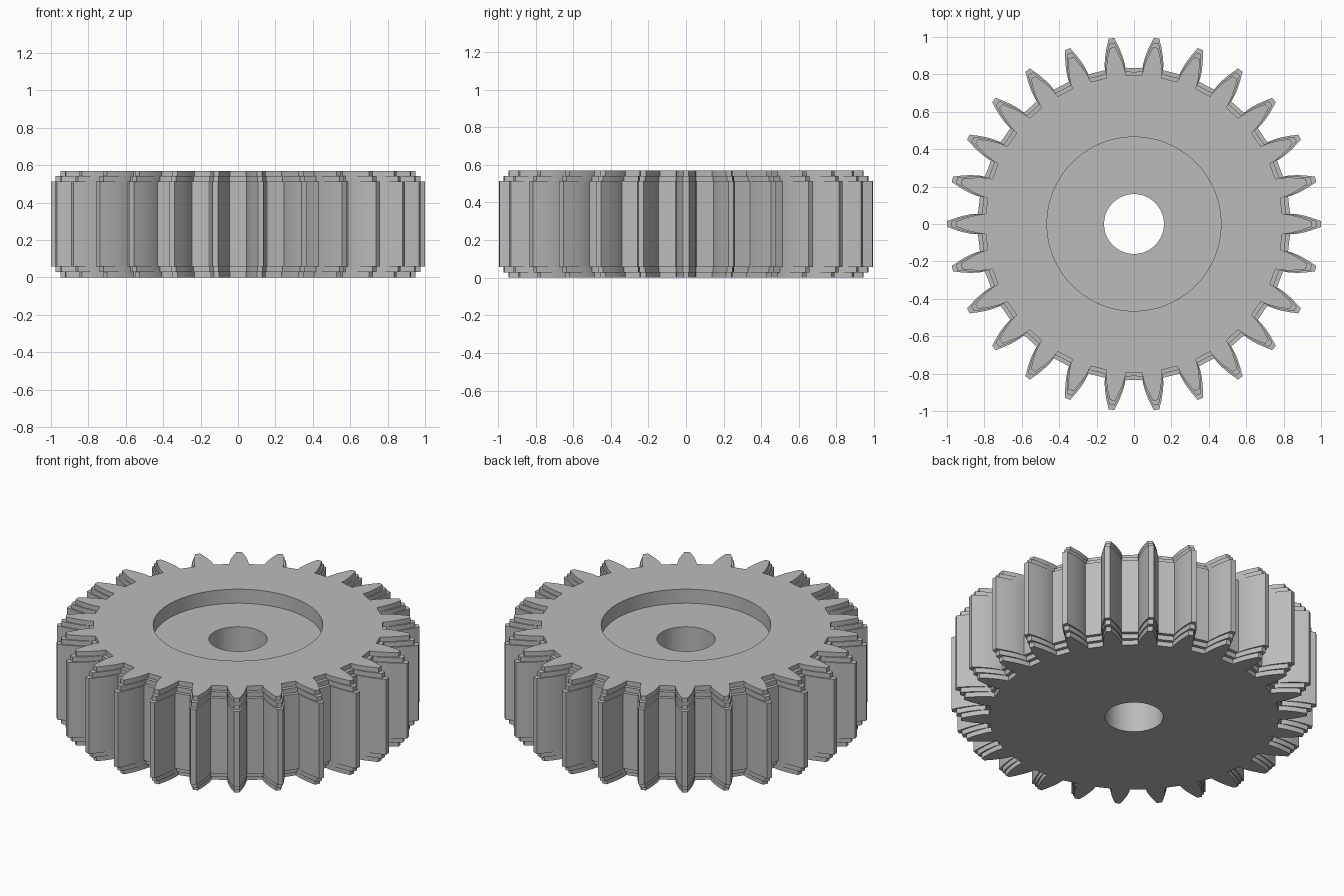
import bpy, bmesh, math

cube = bpy.data.objects.get("Cube")
if cube:
    bpy.data.objects.remove(cube, do_unlink=True)

TEETH = 26
HEIGHT = 0.57
STEP = HEIGHT / 20
ROOT = 0.835
# Tooth flank: (distance from centre, half width), root to tip
FLANK = [(ROOT, 0.055), (0.86, 0.054), (0.89, 0.049), (0.92, 0.042),
         (0.95, 0.033), (0.98, 0.022), (1.0, 0.015)]


def gear_outline():
    """Polar (radius, angle) points of the whole toothed outline."""
    pitch = math.tau / TEETH
    side = [(math.hypot(r, w), math.atan2(w, r)) for r, w in FLANK]
    root_angle = side[0][1]
    tooth = [(r, -a) for r, a in side] + [(r, a) for r, a in reversed(side)]
    # Straight valley floor, split into three
    for k in (1, 2):
        tooth.append((ROOT, root_angle + (pitch - 2 * root_angle) * k / 3))
    return [(r, a + i * pitch) for i in range(TEETH) for r, a in tooth]


OUTLINE = gear_outline()


def ring(bm, z, scale=None, radius=None):
    """A toothed ring (scale) or a round ring (radius) at height z."""
    verts = []
    for r, a in OUTLINE:
        d = radius if radius else r * scale
        verts.append(bm.verts.new((d * math.cos(a), d * math.sin(a), z)))
    return verts


bm = bmesh.new()

# Stepped toothed rim, from the bottom face to the top face
steps = [(0.95, 0), (0.95, 1), (0.975, 1), (0.975, 2), (1, 2)]
rim = [(s, k * STEP) for s, k in steps]
rim += [(s, HEIGHT - z) for s, z in reversed(rim)]
rings = [ring(bm, z, scale=s) for s, z in rim]

# Round recess in the top, then the bore down to the bottom
for radius, z in [(0.465, HEIGHT), (0.465, 0.485), (0.16, 0.485), (0.16, 0)]:
    rings.append(ring(bm, z, radius=radius))

# Skin neighbouring rings into one closed body
n = len(OUTLINE)
for i, lower in enumerate(rings):
    upper = rings[(i + 1) % len(rings)]
    for j in range(n):
        k = (j + 1) % n
        bm.faces.new((lower[j], lower[k], upper[k], upper[j]))
bmesh.ops.recalc_face_normals(bm, faces=bm.faces)

mesh = bpy.data.meshes.new("spur_gear")
bm.to_mesh(mesh)
bm.free()
gear = bpy.data.objects.new("spur_gear", mesh)
bpy.context.collection.objects.link(gear)

# Plain grey metal
grey = bpy.data.materials.new("plain_grey")
grey.use_nodes = True
colour = (0.5, 0.5, 0.5, 1)
grey.diffuse_color = colour
grey.node_tree.nodes["Principled BSDF"].inputs["Base Color"].default_value = colour
mesh.materials.append(grey)

# Smooth flanks and bore, crisp steps
bpy.ops.object.select_all(action="DESELECT")
gear.select_set(True)
bpy.context.view_layer.objects.active = gear
bpy.ops.object.shade_smooth_by_angle(angle=math.radians(25))
